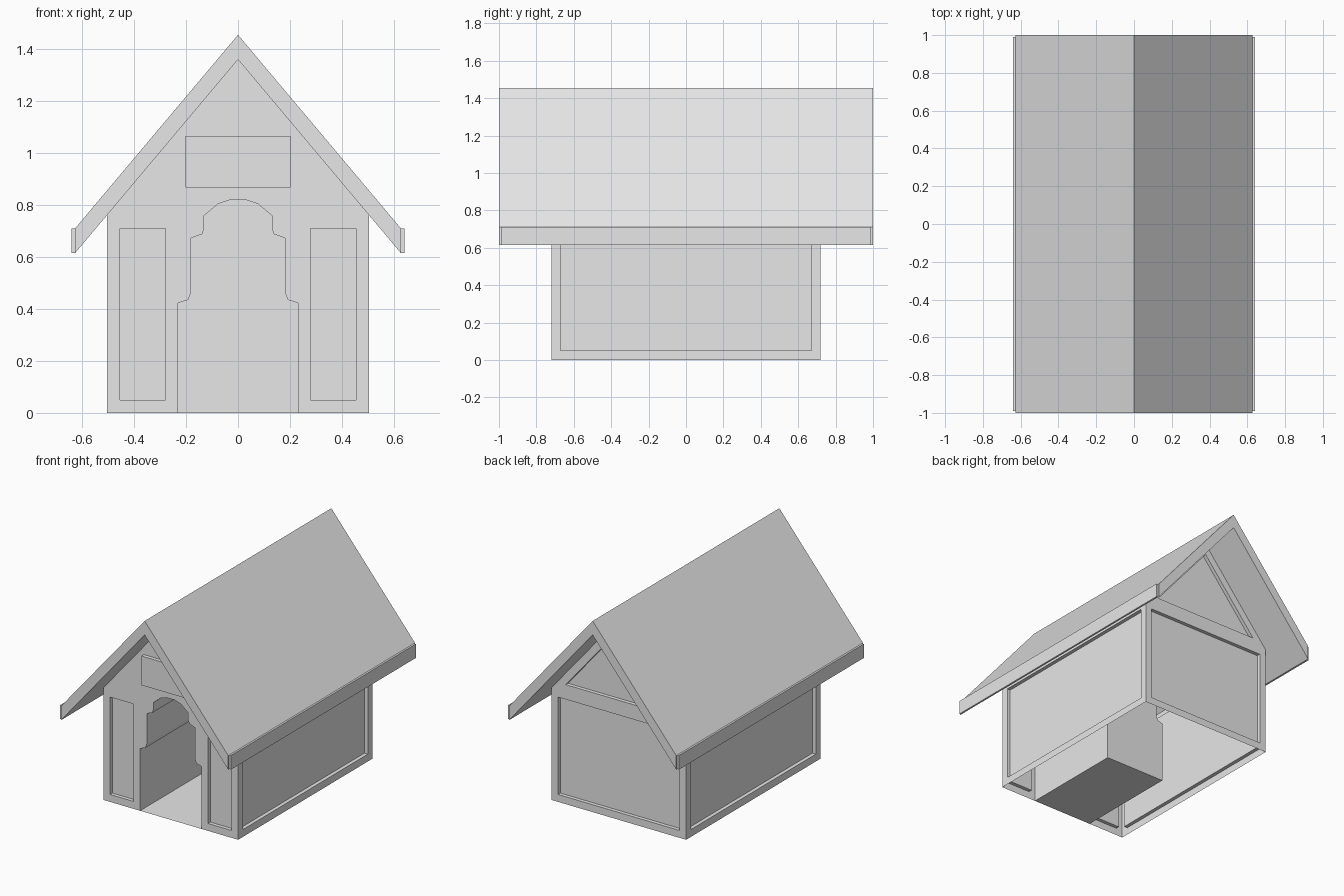
import bpy
import bmesh
from mathutils import Vector

cube = bpy.data.objects.get("Cube")
if cube:
    bpy.data.objects.remove(cube, do_unlink=True)

# Main sizes
HALF_W, HALF_D = 0.505, 0.72       # walls
EAVE, PEAK = 0.76, 1.36            # wall top and gable point
BORDER, RECESS = 0.05, 0.025       # sunken panels
ROOF_X, ROOF_LOW, ROOF_RISE = 0.627, 0.615, 0.095
DOOR_DEPTH = 0.73

GREY = (0.8, 0.8, 0.8, 1)
paint = bpy.data.materials.new("plain_grey")
paint.use_nodes = True
paint.diffuse_color = GREY
paint.node_tree.nodes["Principled BSDF"].inputs["Base Color"].default_value = GREY


def finish(bm, name):
    bmesh.ops.remove_doubles(bm, verts=bm.verts, dist=0.0005)
    mesh = bpy.data.meshes.new(name)
    bm.to_mesh(mesh)
    bm.free()
    mesh.materials.append(paint)
    obj = bpy.data.objects.new(name, mesh)
    bpy.context.collection.objects.link(obj)
    return obj


def add_face(bm, points, facing, sunken=False):
    """Add a face turned towards 'facing', with an optional sunken panel."""
    face = bm.faces.new([bm.verts.new(p) for p in points])
    face.normal_update()
    if face.normal.dot(Vector(facing)) < 0:
        face.normal_flip()
    if sunken:
        bmesh.ops.inset_individual(bm, faces=[face], thickness=BORDER, use_even_offset=True)
        bmesh.ops.inset_individual(bm, faces=[face], thickness=0, depth=-RECESS)


def add_box(name, low, high):
    bm = bmesh.new()
    bmesh.ops.create_cube(bm, size=1)
    low, high = Vector(low), Vector(high)
    for v in bm.verts:
        v.co = (low + high) / 2 + v.co * (high - low)
    return finish(bm, name)


def wall(y, profile):
    return [(x, y, z) for x, z in profile]


def rect(x0, x1, z0, z1):
    return [(x0, z0), (x1, z0), (x1, z1), (x0, z1)]


# Stepped arch outline, from bottom right over the top to bottom left
half_door = [(0.23, 0), (0.23, 0.423), (0.192, 0.435), (0.18, 0.465), (0.18, 0.673),
             (0.138, 0.688), (0.13, 0.712), (0.13, 0.76), (0.077, 0.804), (0.03, 0.82)]
door = half_door + [(-x, z) for x, z in reversed(half_door)]
door_x = half_door[0][0]

# House walls, open underneath
bm = bmesh.new()
front, back = (0, -1, 0), (0, 1, 0)
for s in (-1, 1):
    side = [(s * HALF_W, y, z) for y, z in rect(-HALF_D, HALF_D, 0, EAVE)]
    add_face(bm, side, (s, 0, 0), sunken=True)
    add_face(bm, wall(-HALF_D, rect(s * door_x, s * HALF_W, 0, EAVE)), front, sunken=True)
add_face(bm, wall(HALF_D, rect(-HALF_W, HALF_W, 0, EAVE)), back, sunken=True)
gable = [(-HALF_W, EAVE), (0, PEAK), (HALF_W, EAVE)]
add_face(bm, wall(HALF_D, gable), back, sunken=True)
front_top = gable + [(door_x, EAVE)] + door[1:-1] + [(-door_x, EAVE)]
add_face(bm, wall(-HALF_D, front_top), front)
finish(bm, "house_walls")

# Doorway passage with floor and closed end
bm = bmesh.new()
y0, y1 = -HALF_D, -HALF_D + DOOR_DEPTH
centre = Vector((0, 0.4))
for a, b in zip(door, door[1:] + door[:1]):
    edge = Vector(b) - Vector(a)
    inward = Vector((-edge.y, edge.x))
    if inward.dot(centre - Vector(a)) < 0:
        inward.negate()
    quad = [(a[0], y0, a[1]), (b[0], y0, b[1]), (b[0], y1, b[1]), (a[0], y1, a[1])]
    add_face(bm, quad, (inward.x, 0, inward.y))
add_face(bm, wall(y1, door), front)
finish(bm, "doorway_passage")

# Pitched roof slab
bm = bmesh.new()
under = [(-ROOF_X, ROOF_LOW), (0, PEAK), (ROOF_X, ROOF_LOW)]
over = [(x, z + ROOF_RISE) for x, z in reversed(under)]
section = bm.faces.new([bm.verts.new(p) for p in wall(-1, under + over)])
swept = bmesh.ops.extrude_face_region(bm, geom=[section])["geom"]
bmesh.ops.translate(bm, vec=(0, 2, 0),
                    verts=[v for v in swept if isinstance(v, bmesh.types.BMVert)])
if section not in bm.faces[:]:
    bm.faces.new(bm.verts[:6])
bmesh.ops.recalc_face_normals(bm, faces=bm.faces)
finish(bm, "roof")

# Eave boards along the lower roof edges
for s, label in ((1, "left"), (-1, "right")):
    xs = sorted((s * ROOF_X, s * 0.64))
    add_box("eave_board_" + label, (xs[0], -0.99, ROOF_LOW), (xs[1], 0.99, ROOF_LOW + ROOF_RISE))

# Blank plate above the door
add_box("door_plate", (-0.202, -HALF_D - 0.025, 0.868), (0.202, -HALF_D, 1.066))
